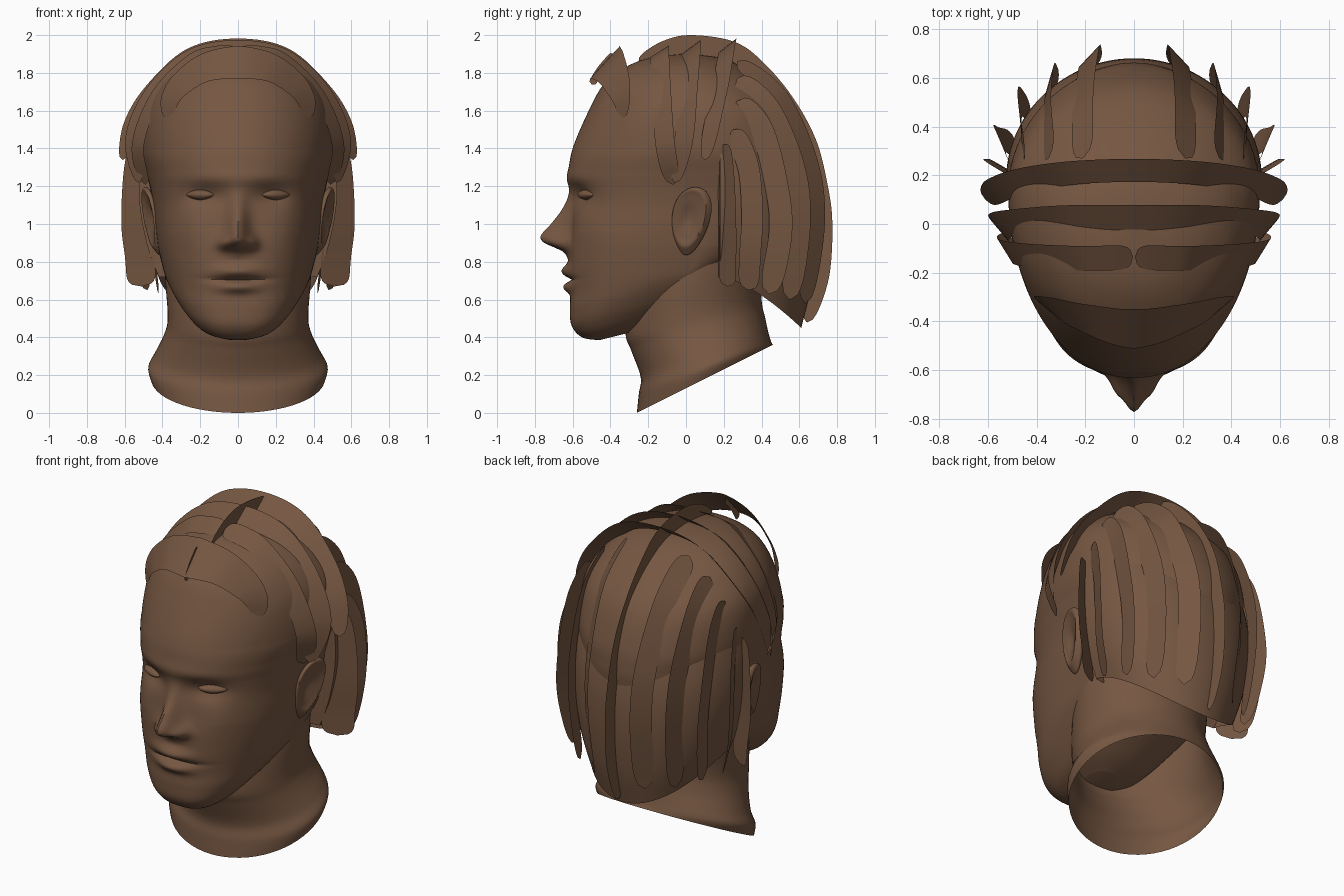
import bpy, bmesh, math
from mathutils import Vector

if "Cube" in bpy.data.objects:
    bpy.data.objects.remove(bpy.data.objects["Cube"], do_unlink=True)

brown = bpy.data.materials.new("warm brown")
brown.use_nodes = True
COLOUR = (0.18, 0.095, 0.054, 1)
brown.diffuse_color = COLOUR
brown.node_tree.nodes["Principled BSDF"].inputs["Base Color"].default_value = COLOUR
parts = []


def smooth_path(points, steps):
    """Catmull-Rom samples through tuples of any length."""
    out, last = [], len(points) - 1
    for i in range(last):
        a, b, c, d = (points[max(0, min(last, i + k))] for k in (-1, 0, 1, 2))
        for s in range(steps):
            t = s / steps
            out.append(tuple(0.5 * (2 * q + (r - p) * t + (2 * p - 5 * q + 4 * r - e) * t * t
                             + (3 * q - p - 3 * r + e) * t ** 3) for p, q, r, e in zip(a, b, c, d)))
    return out + [tuple(points[-1])]


def add_part(name, bm, mirror=False):
    mesh = bpy.data.meshes.new(name)
    bm.to_mesh(mesh)
    bm.free()
    ob = bpy.data.objects.new(name, mesh)
    bpy.context.collection.objects.link(ob)
    mesh.materials.append(brown)
    if mirror:
        ob.modifiers.new("mirror", "MIRROR")
    parts.append(ob)


def skin(name, rows, closed, caps=False, mirror=False, outward=None):
    """Join rows of points into one surface."""
    bm = bmesh.new()
    grid = [[bm.verts.new(p) for p in row] for row in rows]
    n = len(rows[0])
    for r0, r1 in zip(grid, grid[1:]):
        for i in range(n if closed else n - 1):
            j = (i + 1) % n
            bm.faces.new((r0[i], r0[j], r1[j], r1[i]))
    if caps:
        bm.faces.new(grid[0][::-1])
        bm.faces.new(grid[-1])
    bmesh.ops.recalc_face_normals(bm, faces=bm.faces)
    if outward:
        bm.normal_update()
        if sum(f.normal.dot(f.calc_center_median() - Vector(outward)) for f in bm.faces) < 0:
            bmesh.ops.reverse_faces(bm, faces=bm.faces)
    add_part(name, bm, mirror)


def bell(d, width):
    return math.exp(-(d / width) ** 2)


# Head: rows of height, front, back, half width, depth of widest point
HEAD = [
    (0.385, -0.46, -0.2, 0.1, -0.3), (0.4, -0.55, -0.1, 0.2, -0.25),
    (0.46, -0.605, 0, 0.275, -0.18), (0.55, -0.615, 0.1, 0.335, -0.1),
    (0.65, -0.61, 0.2, 0.38, 0), (0.76, -0.62, 0.35, 0.405, 0.05),
    (0.88, -0.62, 0.45, 0.425, 0.08), (1.0, -0.605, 0.6, 0.44, 0.1),
    (1.1, -0.6, 0.65, 0.45, 0.12), (1.19, -0.61, 0.66, 0.465, 0.13),
    (1.27, -0.62, 0.66, 0.485, 0.14), (1.4, -0.6, 0.64, 0.515, 0.14),
    (1.6, -0.515, 0.56, 0.5, 0.12), (1.74, -0.435, 0.43, 0.42, 0.06),
    (1.83, -0.32, 0.3, 0.31, 0.02), (1.88, -0.19, 0.18, 0.18, 0),
    (1.9, -0.02, 0.02, 0.02, 0)]
# Nose: height, projection, half width
NOSE = [(1.24, 0, 0.06), (1.17, 0.012, 0.05), (1.08, 0.055, 0.05), (1, 0.11, 0.052),
        (0.94, 0.155, 0.06), (0.905, 0.14, 0.07), (0.875, 0.075, 0.075),
        (0.85, 0.025, 0.07), (0.81, 0, 0.06)]
NOSE_LINE = smooth_path(NOSE, 6)


def face_relief(x, z):
    """Forward push of the face surface."""
    x = abs(x)
    push = 0
    for (z0, a0, w0), (z1, a1, w1) in zip(NOSE_LINE, NOSE_LINE[1:]):
        if z1 < z <= z0:
            t = (z0 - z) / (z0 - z1)
            push = (a0 + (a1 - a0) * t) * bell(x, w0 + (w1 - w0) * t)
    push += 0.035 * bell(x - 0.075, 0.03) * bell(z - 0.9, 0.035)       # nostril wings
    push += 0.012 * bell(x, 0.24) * bell(z - 1.24, 0.05)               # brow
    push -= 0.04 * bell(x - 0.18, 0.1) * bell(z - 1.15, 0.06)          # eye sockets
    push += 0.04 * bell(x, 0.11) * bell(z - 0.75, 0.035)               # upper lip
    push += 0.04 * bell(x, 0.1) * bell(z - 0.665, 0.03)                # lower lip
    push -= 0.025 * bell(x, 0.14) * bell(z - 0.705, 0.012)             # mouth line
    push += 0.012 * bell(x - 0.27, 0.09) * bell(z - 1.0, 0.1)          # cheekbones
    return push


def head_ring(z, front, back, w, mid, n=160):
    ring = []
    lift = 0.25 * max(0, 1 - (z - 0.38) / 0.5)
    power = 2.65 - 0.55 * max(0, min(1, (z - 0.95) / 0.45))   # forehead rounder than jaw
    for i in range(n):
        a = 2 * math.pi * i / n
        s, c = math.sin(a), math.cos(a)
        x = w * s
        if c > 0:
            y = mid + (front - mid) * max(0, 1 - abs(s) ** power) ** (1 / power)
            y -= face_relief(x, z) * min(1, c * 3)
        else:
            y = mid - (back - mid) * c
        ring.append((x, y, z + lift * (y - front) * (y > front)))
    return ring


skin("head", [head_ring(*r) for r in smooth_path(HEAD, 10)], True, caps=True)

# Neck: front depth and height, back depth and height, half width
NECK = [(-0.26, 0.0, 0.46, 0.36, 0.46), (-0.25, 0.1, 0.45, 0.38, 0.475),
        (-0.24, 0.19, 0.435, 0.43, 0.44), (-0.29, 0.33, 0.42, 0.5, 0.39),
        (-0.32, 0.42, 0.4, 0.6, 0.372), (-0.3, 0.6, 0.4, 0.8, 0.385), (-0.25, 0.75, 0.4, 1.0, 0.39)]
rows = []
for fy, fz, by, bz, w in smooth_path(NECK, 6):
    angles = [2 * math.pi * i / 64 for i in range(64)]
    rows.append([(w * math.sin(a), (fy + by) / 2 - (by - fy) / 2 * math.cos(a),
                  (fz + bz) / 2 - (bz - fz) / 2 * math.cos(a)) for a in angles])
skin("neck", rows, True, outward=(0, 0.1, 0.4))

# Eyes
bm = bmesh.new()
bmesh.ops.create_uvsphere(bm, u_segments=32, v_segments=16, radius=1)
for v in bm.verts:
    x, y, z = v.co
    v.co = (0.2 + 0.075 * x, -0.52 + 0.045 * y + 0.03 * x, 1.155 + 0.028 * z * (1 - 0.4 * x * x))
add_part("eyes", bm, True)

# Ears: flattened spheres with a hollow and raised rim
bm = bmesh.new()
bmesh.ops.create_uvsphere(bm, u_segments=40, v_segments=32, radius=1)
for v in bm.verts:
    x, y, z = v.co
    r = math.hypot(y + 0.15, z - 0.1)
    hollow = 0.04 * bell(r, 0.55) - 0.012 * bell(r - 0.85, 0.12) if x > 0 else 0
    width = 0.1 * (1 + 0.25 * z)
    v.co = (0.45 + 0.035 * x - hollow + 0.035 * z + 0.02 * y,
            0.025 + width * y + 0.025 * z, 1.015 + 0.18 * z)
add_part("ears", bm, True)

# Hair cap: back shell with a sloping lower rim, turned in at its front edges
CAP = [(0, 0.48, 0.53), (0.3, 0.52, 0.65), (0.55, 0.52, 0.68), (0.8, 0.48, 0.66), (1, 0.42, 0.61)]
rows = []
for s, w, back in smooth_path(CAP, 6):
    row = []
    for i in range(49):
        a = math.pi * i / 48
        rim = 0.72 - 0.27 * max(0, math.sin(a)) ** 1.5
        row.append((w * math.cos(a), 0.18 + (back - 0.18) * math.sin(a), 1.55 + (rim - 1.55) * s))
    z = row[0][2]
    rows.append([(w * 0.8, 0.17, z)] + row + [(-w * 0.8, 0.17, z)])
skin("hair_cap", rows, False, outward=(0, 0.1, 1.1))


def lock(name, path, half, across, lean, mirror=True, narrow=0):
    """Flat hair ribbon; its width runs along 'across', leaning away from the skull."""
    pts = [Vector(p) for p in smooth_path(path, 8)]
    rows, last = [], len(pts) - 1
    for i, p in enumerate(pts):
        u = i / last
        tip = max(0, (u - 0.87) / 0.13, (0.13 - u) / 0.13)
        width = half * math.sqrt(max(0.002, 1 - tip * tip)) * (1 - narrow * abs(2 * u - 1))
        along = (pts[min(i + 1, last)] - pts[max(i - 1, 0)]).normalized()
        out = p - Vector((0, 0.1, 1.15))
        out = (out - along * out.dot(along)).normalized()
        side = Vector(across) - along * along.dot(Vector(across))
        if side.length > 0:
            side.normalize()
        d = (side + out * lean).normalized() * width
        rows.append([p - d, p, p + d])
    skin(name, rows, False, mirror=mirror, outward=(0, 0.1, 1.15))


def arch(name, path, half, lean, narrow=0):
    """Lock running over the head from one side to the other."""
    other = [(-x, y, z) for x, y, z in path[:0:-1]]
    lock(name, other + path, half, (0, 1, 0), lean, mirror=False, narrow=narrow)


# Locks crossing over the top of the head
arch("crown_lock", [(0, 0.22, 1.945), (0.25, 0.21, 1.895), (0.45, 0.18, 1.715),
                    (0.56, 0.14, 1.54), (0.61, 0.1, 1.34)], 0.06, 0.9)
arch("middle_lock", [(0, 0.025, 1.935), (0.25, 0.025, 1.885), (0.45, 0.01, 1.7),
                     (0.555, -0.01, 1.46), (0.52, -0.06, 1.22)], 0.065, 0.7)
lock("temple_lock", [(0.005, -0.135, 1.915), (0.12, -0.14, 1.91), (0.25, -0.14, 1.865), (0.43, -0.13, 1.68),
                     (0.53, -0.11, 1.42), (0.49, -0.07, 1.21)], 0.06, (0, 1, 0), 0.55)
arch("forehead_lock", [(0, -0.43, 1.855), (0.17, -0.4, 1.83), (0.3, -0.36, 1.745),
                       (0.36, -0.34, 1.66), (0.375, -0.335, 1.56)], 0.12, 0.75, narrow=0.6)

# Locks hanging down the back, turning from the back of the head round to its sides
HANGING = [
    [(0.21, 0.27, 1.86), (0.21, 0.5, 1.67), (0.19, 0.655, 1.32), (0.18, 0.69, 1), (0.17, 0.63, 0.58)],
    [(0.35, 0.27, 1.77), (0.36, 0.44, 1.61), (0.35, 0.57, 1.3), (0.34, 0.6, 1), (0.32, 0.55, 0.6)],
    [(0.45, 0.27, 1.65), (0.465, 0.4, 1.5), (0.47, 0.48, 1.2), (0.46, 0.5, 0.95), (0.42, 0.44, 0.63)],
    [(0.51, 0.25, 1.5), (0.545, 0.33, 1.3), (0.55, 0.35, 1.05), (0.53, 0.34, 0.85), (0.48, 0.33, 0.65)]]
for k, path in enumerate(HANGING):
    turn = (0.1, 0.55, 0.95, 1.15)[k]
    lock(f"hanging_lock_{k + 1}", path, 0.062, (-math.cos(turn), math.sin(turn), 0), 0.75 + 0.12 * k)
lock("behind_ear_lock", [(0.5, 0.19, 1.42), (0.53, 0.21, 1.25), (0.54, 0.22, 1), (0.52, 0.22, 0.82),
                         (0.51, 0.22, 0.67)], 0.09, (0.85, 0.5, 0), 0)

# Upright fins along the parting
UPRIGHT = (0, 0, 0)
lock("parting_fin", [(0, -0.25, 1.85), (0, -0.1, 1.915), (0, 0.03, 1.94), (0, 0.23, 1.91), (0, 0.36, 1.82),
                     (0, 0.51, 1.645), (0, 0.63, 1.43), (0, 0.69, 1.2), (0, 0.715, 1), (0, 0.7, 0.73),
                     (0, 0.64, 0.48)], 0.06, UPRIGHT, 1, mirror=False)
lock("front_fin", [(0, -0.5, 1.74), (0, -0.45, 1.82), (0, -0.38, 1.9)], 0.02, UPRIGHT, 1, mirror=False)

# Smooth shading with sharp creases kept
bpy.ops.object.select_all(action="DESELECT")
for ob in parts:
    ob.select_set(True)
bpy.context.view_layer.objects.active = parts[0]
bpy.ops.object.shade_smooth_by_angle(angle=math.radians(50))
